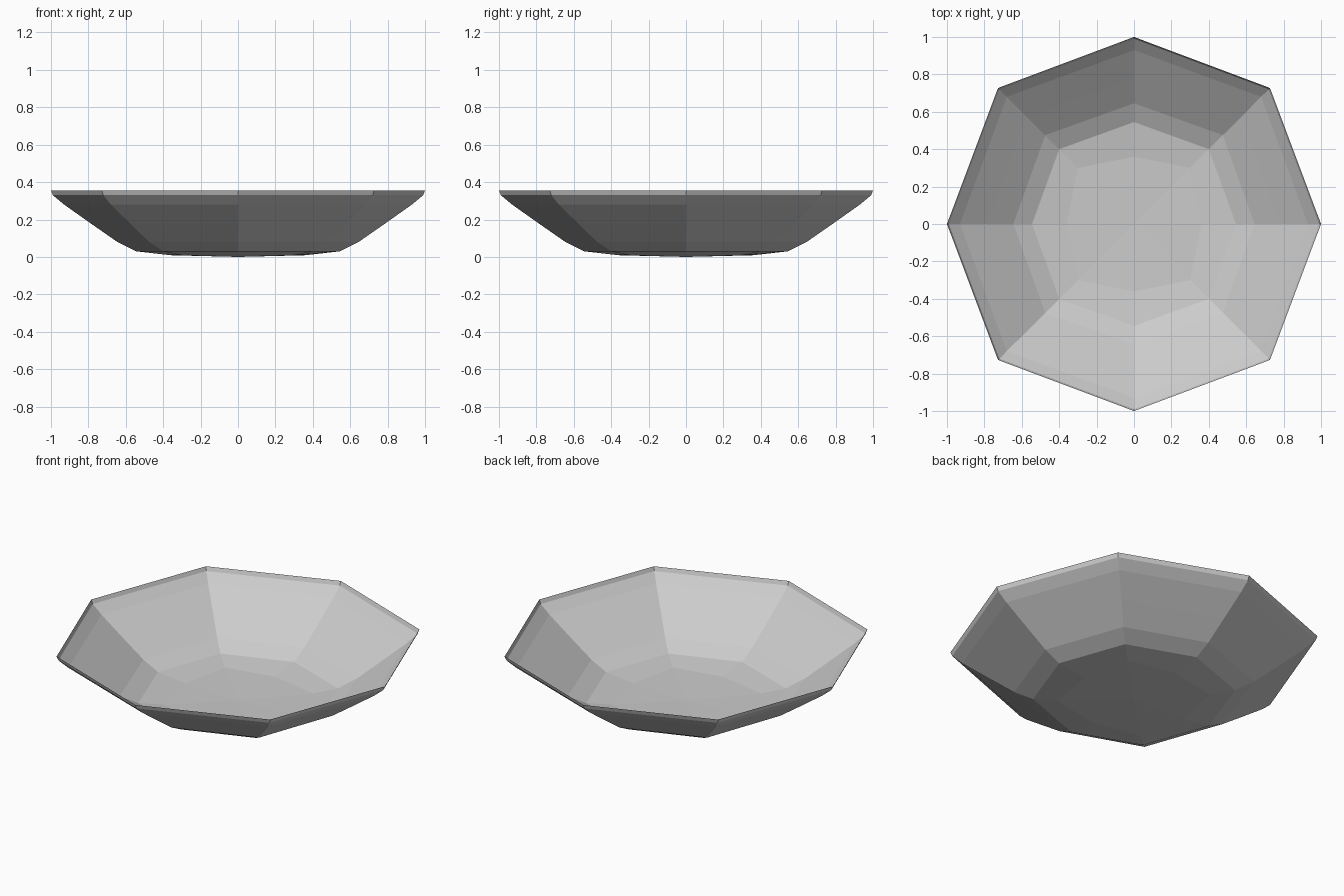
import bpy, bmesh

if "Cube" in bpy.data.objects:
    bpy.data.objects.remove(bpy.data.objects["Cube"])

# Ring profile: (reach along the axes, x = y offset of the diagonal corners, height)
RINGS = [
    (0.36, 0.30, 0.009),
    (0.545, 0.40, 0.03),
    (0.645, 0.475, 0.08),
    (0.78, 0.572, 0.174),
    (0.93, 0.68, 0.28),
    (0.99, 0.72, 0.33),
    (1.00, 0.727, 0.355),
]


def ring_points(a, d, z):
    return [(a, 0, z), (d, d, z), (0, a, z), (-d, d, z),
            (-a, 0, z), (-d, -d, z), (0, -a, z), (d, -d, z)]


bm = bmesh.new()

# Shallow base
centre = bm.verts.new((0, 0, 0))
rings = [[bm.verts.new(p) for p in ring_points(*r)] for r in RINGS]
for i in range(8):
    bm.faces.new((centre, rings[0][(i + 1) % 8], rings[0][i]))

# Flared wall and rim, an open thin sheet
for low, high in zip(rings, rings[1:]):
    for i in range(8):
        j = (i + 1) % 8
        bm.faces.new((low[i], low[j], high[j], high[i]))

# Outward facing normals
for f in bm.faces:
    f.normal_update()
    c = f.calc_center_median()
    if f.normal.x * c.x + f.normal.y * c.y + f.normal.z * (c.z - 0.5) < 0:
        f.normal_flip()

mesh = bpy.data.meshes.new("bowl")
bm.to_mesh(mesh)
bm.free()
bowl = bpy.data.objects.new("bowl", mesh)
bpy.context.collection.objects.link(bowl)
